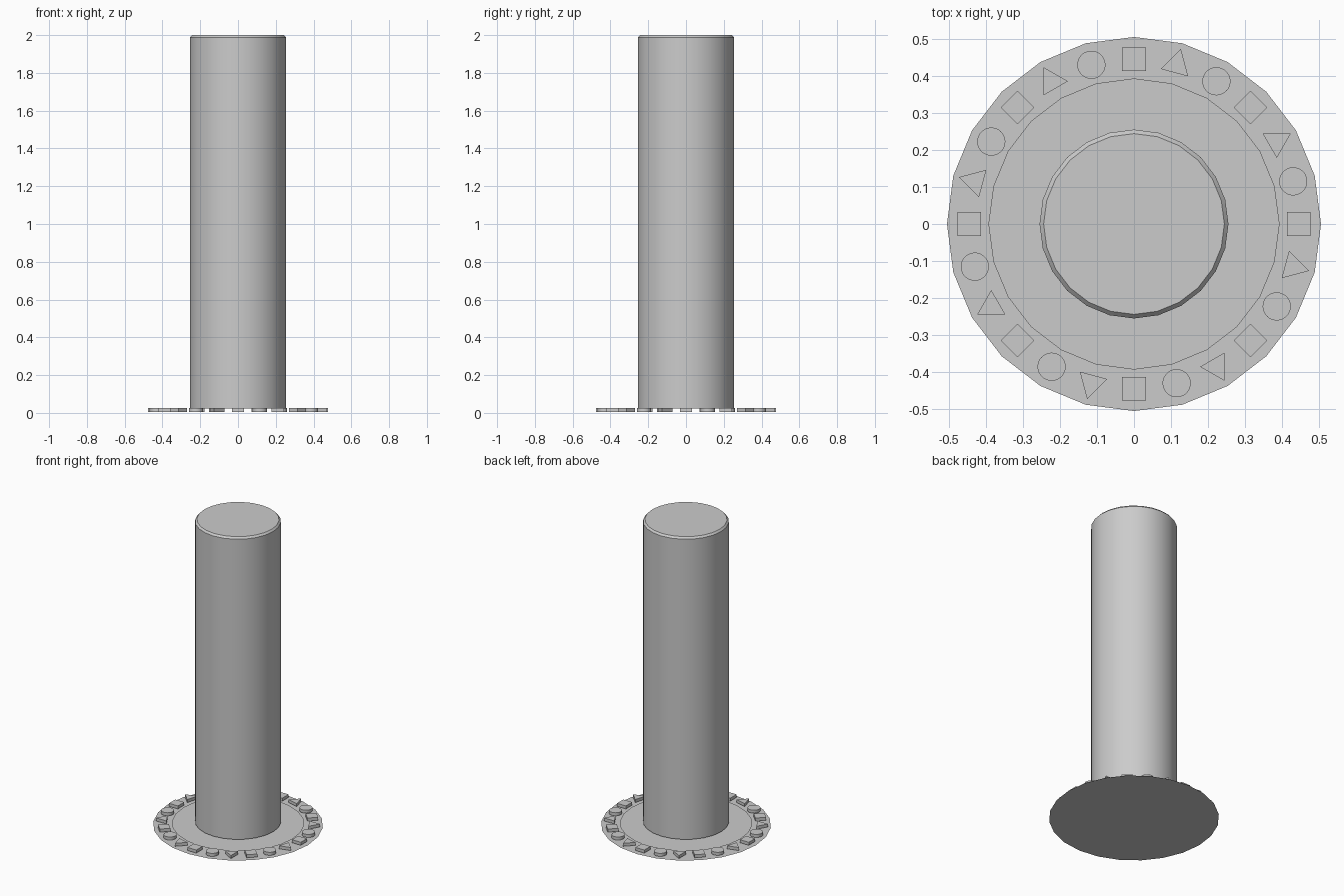
import bpy
import bmesh
from math import cos, sin, pi, radians

cube = bpy.data.objects.get("Cube")
if cube:
    bpy.data.objects.remove(cube, do_unlink=True)

grey = bpy.data.materials.new("plain grey")
grey.use_nodes = True
colour = (0.6, 0.6, 0.6, 1)
grey.diffuse_color = colour
grey.node_tree.nodes["Principled BSDF"].inputs["Base Color"].default_value = colour


def loft(name, rings, sides, centre=(0, 0), turn=0.0, smooth=False):
    """Stack polygon rings of (radius, z), capped at both ends; one ring is a flat disc."""
    bm = bmesh.new()
    loops = []
    for radius, z in rings:
        angles = [turn + 2 * pi * i / sides for i in range(sides)]
        loops.append([bm.verts.new((centre[0] + radius * cos(a),
                                    centre[1] + radius * sin(a), z)) for a in angles])
    for low, high in zip(loops, loops[1:]):
        for i in range(sides):
            j = (i + 1) % sides
            bm.faces.new((low[i], low[j], high[j], high[i]))
    if len(loops) > 1:
        bm.faces.new(loops[0][::-1])
    bm.faces.new(loops[-1])
    mesh = bpy.data.meshes.new(name)
    bm.to_mesh(mesh)
    bm.free()
    mesh.materials.append(grey)
    obj = bpy.data.objects.new(name, mesh)
    bpy.context.collection.objects.link(obj)
    if smooth:
        bpy.ops.object.select_all(action="DESELECT")
        obj.select_set(True)
        bpy.context.view_layer.objects.active = obj
        bpy.ops.object.shade_smooth_by_angle(angle=radians(30))
    return obj


# Thin flat discs under the column
loft("outer_disc", [(0.505, 0)], 24)
loft("inner_disc", [(0.393, 0.01)], 24)

# Tall column with a chamfered top rim
loft("column", [(0.255, 0.022), (0.255, 1.988), (0.244, 2.0)], 24, smooth=True)

# Ring of raised markers: square, triangle, circle, repeating clockwise
SHAPES = [("square", 4, 0.0455, pi / 4), ("triangle", 3, 0.044, 0), ("circle", 32, 0.038, 0)]
for i in range(24):
    kind, sides, radius, twist = SHAPES[i % 3]
    angle = pi / 2 - i * pi / 12
    loft(f"{kind}_marker_{i // 3 + 1}", [(radius, 0.005), (radius, 0.025)], sides,
         centre=(0.445 * cos(angle), 0.445 * sin(angle)),
         turn=angle + twist, smooth=(kind == "circle"))
